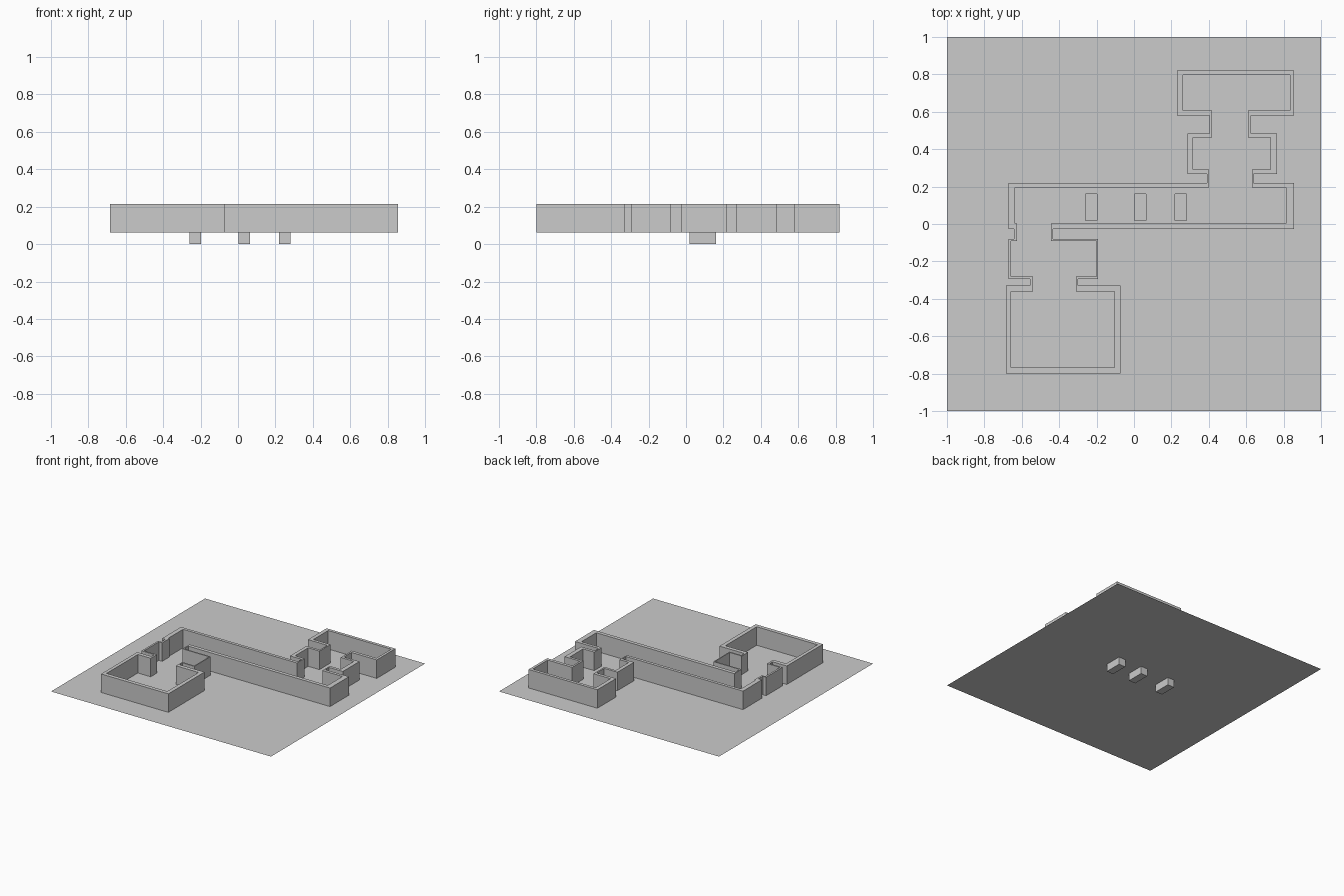
import bpy, bmesh

if "Cube" in bpy.data.objects:
    bpy.data.objects.remove(bpy.data.objects["Cube"])

FLOOR, TOP = 0.062, 0.214
PITS_X = [(-0.26, -0.198), (0.003, 0.065), (0.22, 0.282)]
PIT_Y = (0.018, 0.16)


def finish(name, bm):
    me = bpy.data.meshes.new(name)
    bm.to_mesh(me)
    bm.free()
    ob = bpy.data.objects.new(name, me)
    bpy.context.collection.objects.link(ob)
    return ob


def outline(steps):
    """Rectilinear loop from alternating x, y values."""
    n = len(steps)
    pts = []
    for i in range(n):
        a, b = steps[i], steps[(i + 1) % n]
        pts.append((a, b) if i % 2 == 0 else (b, a))
    return pts


# Ground sheet with three sunken pits in the corridor
xs = [-1.0] + [v for p in PITS_X for v in p] + [1.0]
ys = [-1.0, *PIT_Y, 1.0]
bm = bmesh.new()
grid = [[bm.verts.new((x, y, FLOOR)) for y in ys] for x in xs]
pit_faces = []
for i in range(len(xs) - 1):
    for j in range(len(ys) - 1):
        f = bm.faces.new((grid[i][j], grid[i + 1][j], grid[i + 1][j + 1], grid[i][j + 1]))
        if j == 1 and i % 2 == 1:
            pit_faces.append(f)
for f in pit_faces:
    new = bmesh.ops.extrude_discrete_faces(bm, faces=[f])["faces"]
    bmesh.ops.translate(bm, verts=new[0].verts[:], vec=(0, 0, -FLOOR))
bmesh.ops.remove_doubles(bm, verts=bm.verts[:], dist=1e-5)
finish("ground_with_pits", bm)

# Wall outlines, clockwise from the top left corner of the back room
outer = outline([0.23, 0.822, 0.855, 0.58, 0.625, 0.483, 0.765, 0.268, 0.64, 0.22,
                 0.855, -0.026, -0.433, -0.08, -0.192, -0.293, -0.30, -0.33,
                 -0.073, -0.80, -0.685, -0.33, -0.555, -0.293, -0.672, -0.08,
                 -0.642, -0.026, -0.672, 0.22, 0.39, 0.268, 0.285, 0.483,
                 0.405, 0.58])
inner = outline([0.262, 0.797, 0.834, 0.606, 0.61, 0.462, 0.73, 0.292, 0.63, 0.195,
                 0.813, 0.004, -0.443, -0.09, -0.20, -0.281, -0.31, -0.362,
                 -0.105, -0.768, -0.657, -0.362, -0.54, -0.281, -0.657, -0.09,
                 -0.626, 0.004, -0.636, 0.195, 0.40, 0.292, 0.315, 0.462,
                 0.417, 0.606])

# Continuous room and corridor wall
bm = bmesh.new()
loops = [[bm.verts.new((x, y, z)) for x, y in pts]
         for pts, z in ((outer, FLOOR), (outer, TOP), (inner, TOP), (inner, FLOOR))]
n = len(outer)
for k in range(4):
    a, b = loops[k], loops[(k + 1) % 4]
    for i in range(n):
        j = (i + 1) % n
        bm.faces.new((a[i], a[j], b[j], b[i]))
bmesh.ops.recalc_face_normals(bm, faces=bm.faces[:])
finish("room_walls", bm)
